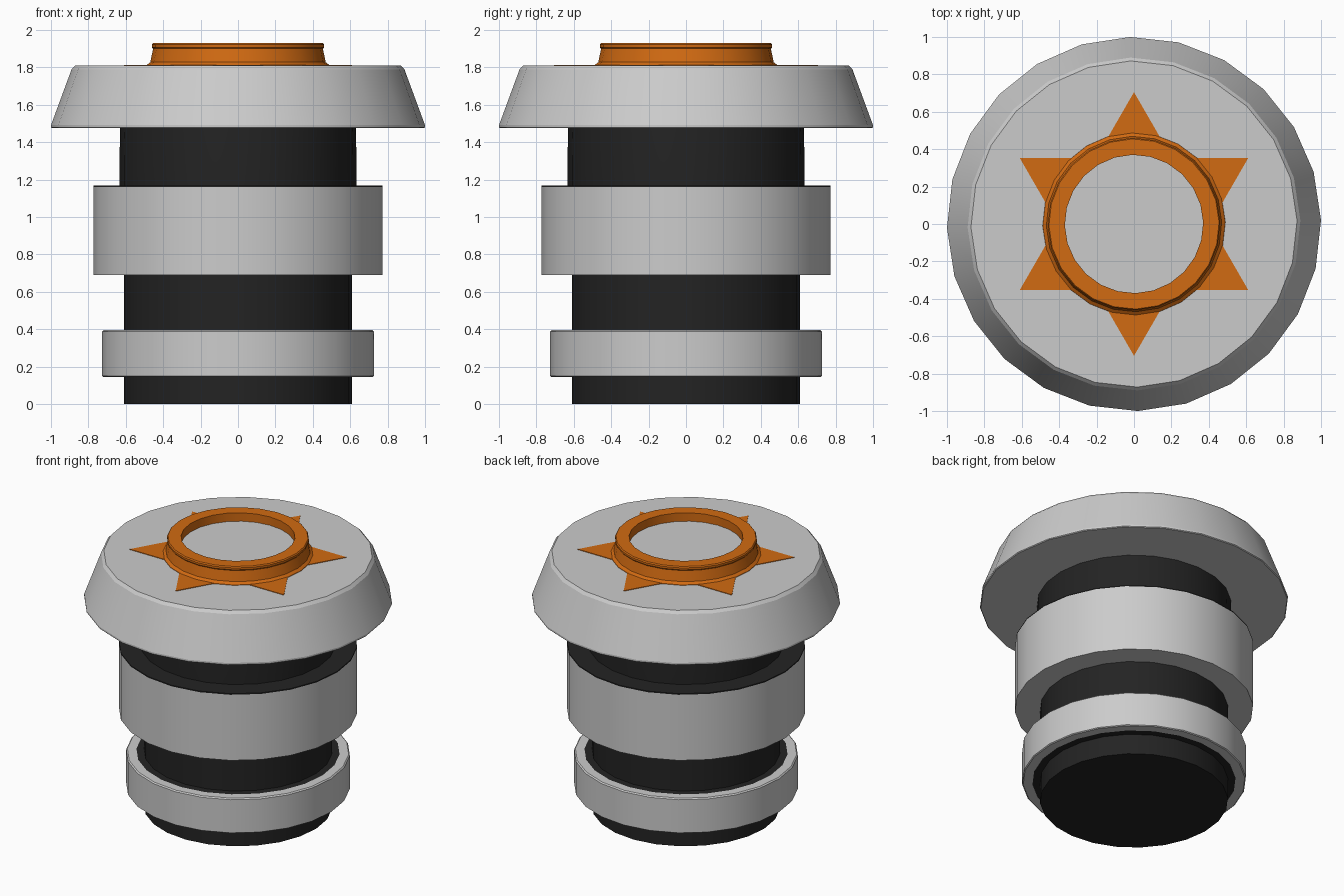
import bpy, bmesh, math

if "Cube" in bpy.data.objects:
    bpy.data.objects.remove(bpy.data.objects["Cube"])

SIDES = 24
TURN = math.radians(1.2)


def material(name, rgb):
    m = bpy.data.materials.new(name)
    m.diffuse_color = (*rgb, 1)
    m.use_nodes = True
    m.node_tree.nodes["Principled BSDF"].inputs["Base Color"].default_value = m.diffuse_color
    return m


GREY = material("light_grey", (0.6, 0.6, 0.6))
BLACK = material("black", (0.017, 0.017, 0.017))
ORANGE = material("orange", (0.64, 0.145, 0.006))


def finish(bm, name, mat):
    bmesh.ops.recalc_face_normals(bm, faces=bm.faces[:])
    for f in bm.faces:
        f.smooth = True
    for e in bm.edges:
        e.smooth = e.calc_face_angle(3.0) < 0.3
    me = bpy.data.meshes.new(name)
    bm.to_mesh(me)
    bm.free()
    me.materials.append(mat)
    ob = bpy.data.objects.new(name, me)
    bpy.context.collection.objects.link(ob)
    return ob


def lathe(name, profile, mat, hollow=False):
    """Turn (radius, z) points round z; solid ends are capped, hollow profiles close on themselves."""
    bm = bmesh.new()
    rows = []
    for r, z in profile:
        rows.append([bm.verts.new((r * math.cos(TURN + math.tau * i / SIDES),
                                   r * math.sin(TURN + math.tau * i / SIDES), z))
                     for i in range(SIDES)])
    pairs = list(zip(rows, rows[1:]))
    if hollow:
        pairs.append((rows[-1], rows[0]))
    else:
        bm.faces.new(rows[0][::-1])
        bm.faces.new(rows[-1])
    for a, b in pairs:
        for i in range(SIDES):
            j = (i + 1) % SIDES
            bm.faces.new((a[i], a[j], b[j], b[i]))
    return finish(bm, name, mat)


# Dark lower body, with a flange that carries the thin band
lathe("lower_core", [(0.61, 0), (0.61, 0.145), (0.66, 0.145), (0.66, 0.395),
                     (0.61, 0.395), (0.61, 0.69)], BLACK)

# Thin lower band
lathe("lower_band", [(0.66, 0.145), (0.72, 0.145), (0.727, 0.15), (0.727, 0.387),
                     (0.719, 0.395), (0.66, 0.395)], GREY, hollow=True)

# Wide middle band and the dark neck whose foot covers its top
lathe("middle_band", [(0.774, 0.69), (0.774, 1.16)], GREY)
lathe("upper_core", [(0.774, 1.16), (0.774, 1.168), (0.634, 1.168),
                     (0.634, 1.3), (0.63, 1.48)], BLACK)

# Tapered cap
lathe("cap", [(0.995, 1.475), (1.0, 1.48), (1.0, 1.492), (0.89, 1.79), (0.872, 1.81)], GREY)

# Orange rim with a grey floor inside it
lathe("top_rim", [(0.37, 1.8), (0.49, 1.8), (0.488, 1.813), (0.469, 1.828), (0.454, 1.9),
                  (0.461, 1.908), (0.461, 1.922), (0.455, 1.93), (0.37, 1.93)],
      ORANGE, hollow=True)
lathe("rim_floor", [(0.372, 1.8), (0.372, 1.87)], GREY)

# Flat six-pointed star painted on the cap
bm = bmesh.new()
star = []
for i in range(12):
    r = 0.705 if i % 2 == 0 else 0.705 / math.sqrt(3)
    a = math.pi / 2 + i * math.pi / 6
    star.append(bm.verts.new((r * math.cos(a), r * math.sin(a), 1.808)))
face = bm.faces.new(star)
ext = bmesh.ops.extrude_face_region(bm, geom=[face])
for v in ext["geom"]:
    if isinstance(v, bmesh.types.BMVert):
        v.co.z += 0.006
finish(bm, "star_plate", ORANGE)
